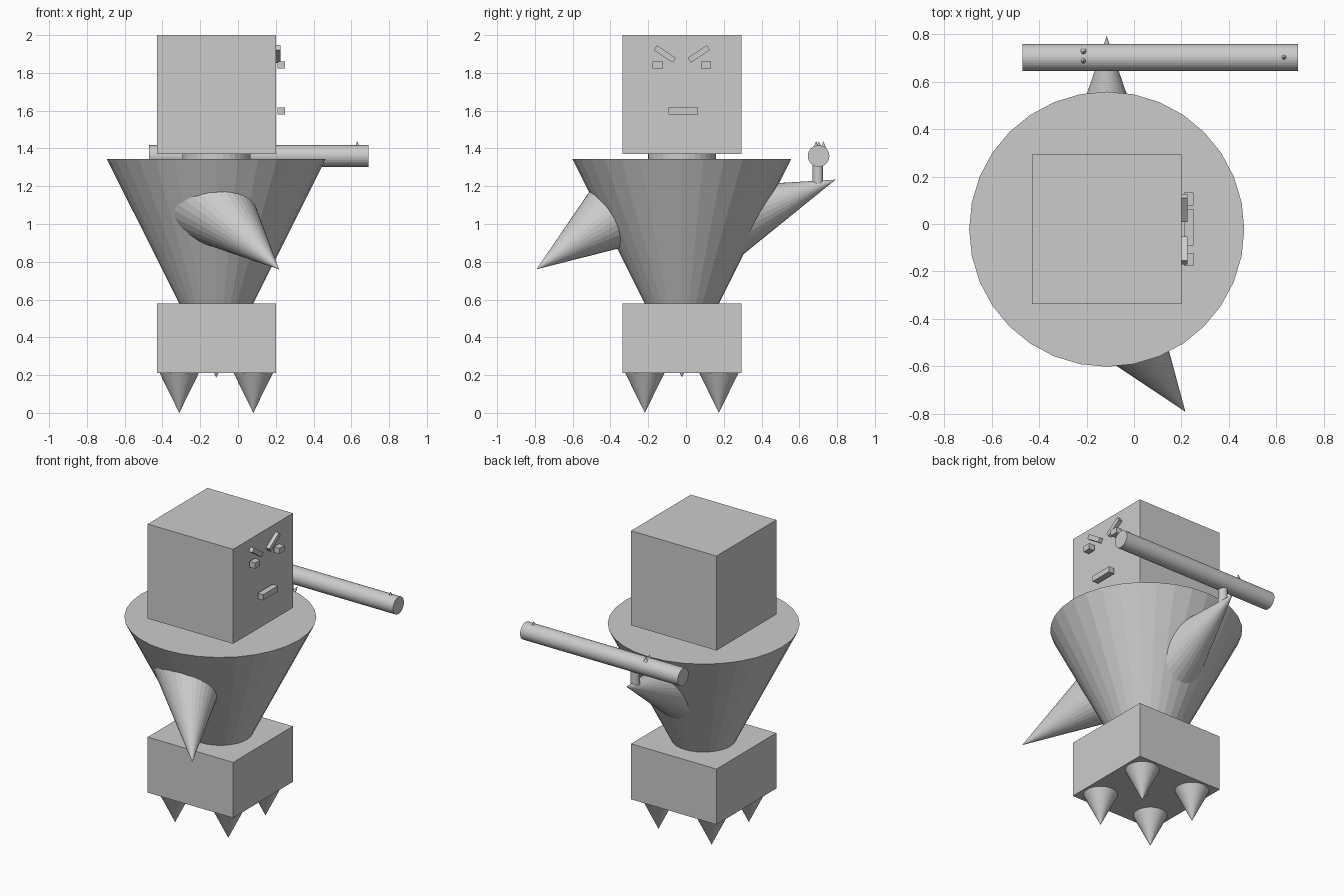
import bpy, math
from mathutils import Vector

if "Cube" in bpy.data.objects:
    bpy.data.objects.remove(bpy.data.objects["Cube"])

CX, CY = -0.115, -0.022   # vertical axis of the body


def box(name, center, size, rot=(0, 0, 0)):
    bpy.ops.mesh.primitive_cube_add(size=1, location=center, rotation=rot)
    o = bpy.context.object
    o.name = name
    o.scale = size
    return o


def spike(name, tip, base, r1, r2=0.0):
    """Cone (or cylinder when r2 == r1) running from base to tip."""
    tip, base = Vector(tip), Vector(base)
    d = tip - base
    if abs(d.x) + abs(d.y) < 1e-6:
        rot = (0 if d.z > 0 else math.pi, 0, 0)
    else:
        rot = d.to_track_quat('Z', 'Y').to_euler()
    bpy.ops.mesh.primitive_cone_add(vertices=32, radius1=r1, radius2=r2, depth=d.length,
                                    location=(tip + base) / 2, rotation=rot)
    o = bpy.context.object
    o.name = name
    return o


# Head, neck, torso, hips
box("head", (CX, CY, 1.685), (0.63, 0.63, 0.63))
spike("neck", (CX, CY, 1.42), (CX, CY, 1.30), 0.18, 0.18)
spike("torso", (CX, CY, 0.188), (CX, CY, 1.345), 0.58)
box("hips", (CX, CY, 0.395), (0.63, 0.63, 0.37))

# Four spike feet
for sx in (-1, 1):
    for sy in (-1, 1):
        x, y = CX + sx * 0.196, CY + sy * 0.196
        spike("foot", (x, y, 0.0), (x, y, 0.23), 0.113)

# Arms: cones with their bases buried in the torso
for name, tip, axis in (("right_arm", (0.217, -0.792, 0.76), (-0.72, 1, 0.7)),
                        ("left_arm", (CX, 0.792, 1.235), (0, -0.932, -0.362))):
    tip = Vector(tip)
    spike(name, tip, tip + Vector(axis).normalized() * 0.73, 0.234)

# Shoulder tube with its grip and sights
spike("tube", (0.692, 0.702, 1.36), (-0.47, 0.702, 1.36), 0.057, 0.057)
spike("grip", (CX, 0.698, 1.34), (CX, 0.698, 1.19), 0.028, 0.028)
for x, y in ((-0.213, 0.727), (-0.213, 0.689), (0.632, 0.703)):
    spike("sight", (x, y, 1.438), (x, y, 1.405), 0.014)

# Face
for s in (-1, 1):
    box("eye", (0.23, CY + s * 0.128, 1.842), (0.04, 0.054, 0.038))
    box("eyebrow", (0.212, CY + s * 0.09, 1.90), (0.027, 0.122, 0.03),
        (s * math.radians(34), 0, 0))
box("mouth", (0.23, -0.014, 1.598), (0.04, 0.155, 0.038))
